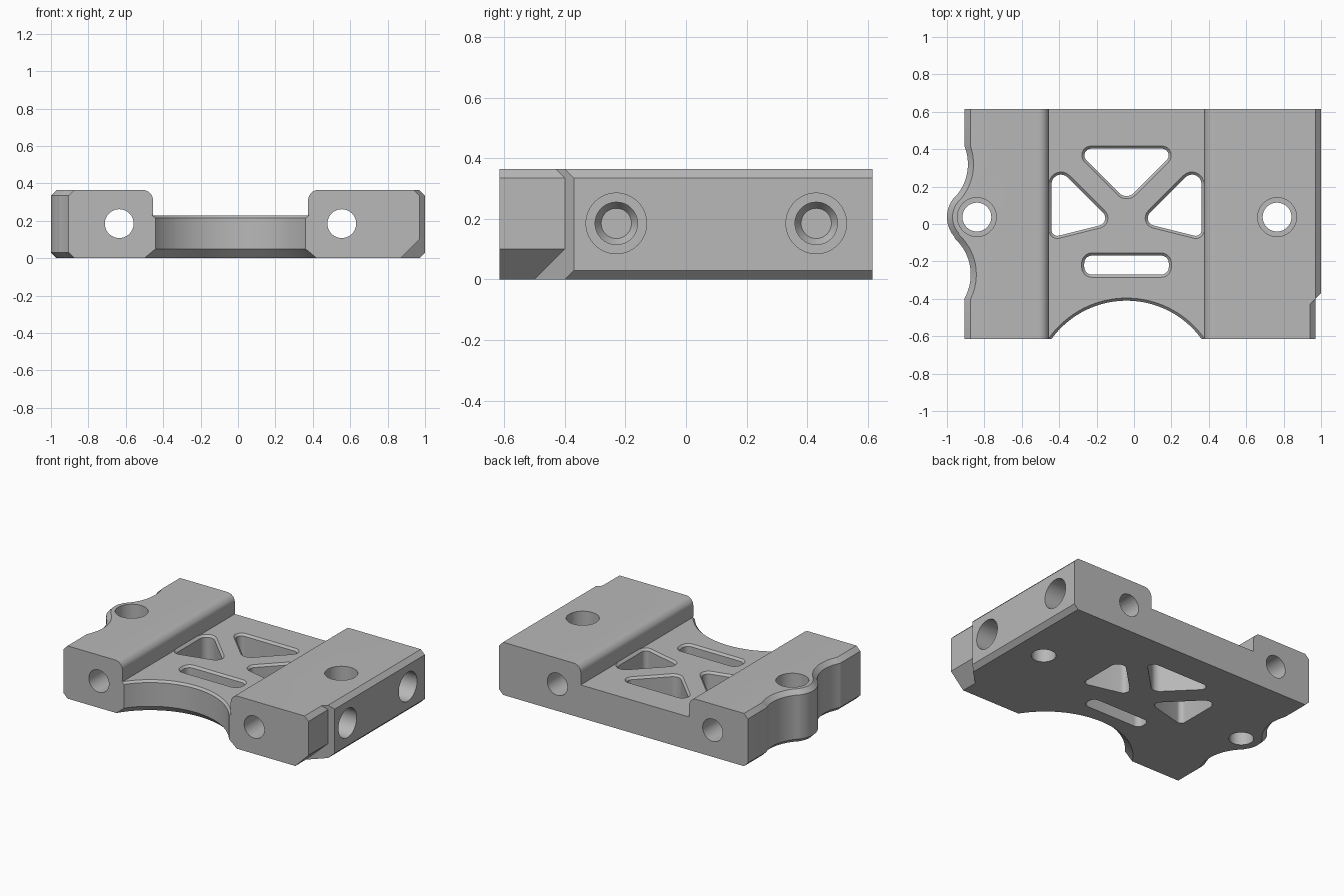
import bpy, bmesh
from math import sin, cos, pi, sqrt, hypot
from mathutils import Vector

cube = bpy.data.objects.get("Cube")
if cube:
    bpy.data.objects.remove(cube, do_unlink=True)

TOP, WEB, BEV, HALF_Y = 0.365, 0.228, 0.03, 0.615
MID_X = -0.04


def loft(name, rings):
    """Closed solid through matching rings of 3D points."""
    bm = bmesh.new()
    loops = [[bm.verts.new(p) for p in ring] for ring in rings]
    n = len(loops[0])
    for a, b in zip(loops, loops[1:]):
        for i in range(n):
            j = (i + 1) % n
            bm.faces.new((a[i], a[j], b[j], b[i]))
    bm.faces.new(loops[0][::-1])
    bm.faces.new(loops[-1])
    bmesh.ops.recalc_face_normals(bm, faces=bm.faces)
    mesh = bpy.data.meshes.new(name)
    bm.to_mesh(mesh)
    bm.free()
    ob = bpy.data.objects.new(name, mesh)
    bpy.context.collection.objects.link(ob)
    return ob


def bore(name, axis, u, v, steps, n=64):
    """Turned cutter along an axis; steps are (position, radius)."""
    rings = []
    for pos, r in steps:
        ring = []
        for i in range(n):
            a = 2 * pi * i / n
            p = [u + r * cos(a), v + r * sin(a)]
            p.insert("xyz".index(axis), pos)
            ring.append(p)
        rings.append(ring)
    return loft(name, rings)


def rounded(corners, radii, inset, seg=8):
    """Convex counter-clockwise polygon, inset, with rounded corners."""
    pts = [Vector(c) for c in corners]
    out = []
    for i, p in enumerate(pts):
        d1 = (p - pts[i - 1]).normalized()
        d2 = (pts[(i + 1) % len(pts)] - p).normalized()
        n1, n2 = Vector((-d1.y, d1.x)), Vector((-d2.y, d2.x))
        bis = (n1 + n2) / (1 + n1.dot(n2))
        centre = p + bis * radii[i]
        for k in range(seg + 1):
            turn = n1.angle(n2) * k / seg
            nx = n1.x * cos(turn) - n1.y * sin(turn)
            ny = n1.x * sin(turn) + n1.y * cos(turn)
            out.append(centre - Vector((nx, ny)) * (radii[i] - inset))
    return out


def pocket(name, corners, radii, bev=0.014):
    rings = []
    for z, inset in ((-0.1, bev), (WEB - bev, bev), (WEB + 0.004, -0.004)):
        rings.append([(p.x, p.y, z) for p in rounded(corners, radii, inset)])
    return loft(name, rings)


# Outline: wavy edge on the right-hand side with a boss between two hollows
BOSS, BOSS_R, HOLLOW_R = (-0.84, 0.037), 0.16, 0.26
HOLLOWS = ((-1.133, -0.27), (-1.148, 0.32))


def wavy_edge(inset, n=20):
    edge, rb, rh = -0.905 + inset, BOSS_R - inset, HOLLOW_R + inset
    pts = [(edge, HALF_Y)]
    joins = []
    for cx, cy in HOLLOWS:
        d = hypot(cx - BOSS[0], cy - BOSS[1])
        joins.append(BOSS[1] + (cy - BOSS[1]) * rb / d)
    reach = [sqrt(rh ** 2 - (edge - c[0]) ** 2) for c in HOLLOWS]
    start, end = HOLLOWS[1][1] + reach[1], HOLLOWS[0][1] - reach[0]

    def hollow(c):
        return lambda y: c[0] + sqrt(max(0, rh ** 2 - (y - c[1]) ** 2))

    def boss(y):
        return BOSS[0] - sqrt(rb ** 2 - (y - BOSS[1]) ** 2)

    spans = ((start, joins[1], hollow(HOLLOWS[1])), (joins[1], joins[0], boss),
             (joins[0], end, hollow(HOLLOWS[0])))
    for y0, y1, f in spans:
        for k in range(n):
            y = y0 + (y1 - y0) * k / n
            pts.append((f(y), y))
    return pts + [(edge, end), (edge, -HALF_Y)]


body_rings = []
for z, inset in ((0, BEV), (BEV, 0), (TOP - BEV, 0), (TOP, BEV)):
    ring = wavy_edge(inset) + [(1 - inset, -HALF_Y), (1 - inset, HALF_Y)]
    body_rings.append([(x, y, z) for x, y in ring])
body = loft("mounting_bracket", body_rings)

# Channel between the two rails, with rounded shoulders
R = 0.055
arc = [(R * cos(pi / 2 * k / 10), TOP - R + R * sin(pi / 2 * k / 10)) for k in range(11)]
right_side = [(0.375 + R - x, z) for x, z in arc]
left_side = [(-0.455 - R + x, z) for x, z in arc]
profile = ([(-0.455, WEB), (0.375, WEB)] + right_side + [(0.375 + R, 0.5), (-0.455 - R, 0.5)]
           + left_side[::-1])
cutters = [loft("channel_cutter", [[(x, y, z) for x, z in profile] for y in (-1, 1)])]

# Curved front edge, chamfered above and below
cutters.append(bore("front_arc_cutter", "z", MID_X, -0.905,
                    ((-0.05, 0.595), (0.05, 0.495), (WEB - 0.014, 0.495), (WEB + 0.004, 0.513)), 160))

# Stepped front corner with a wide lower chamfer
step = [(0.85, -0.02), (0.97, 0.10), (0.97, TOP - BEV), (0.92, 0.385), (1.1, 0.385), (1.1, -0.02)]
cutters.append(loft("corner_step_cutter", [[(x, -1, z) for x, z in step],
                                           [(x, x - 1.37, z) for x, z in step]]))

# Lightening pockets in the web
cutters.append(pocket("rear_pocket_cutter",
                      [(-0.35, 0.417), (MID_X, 0.107), (0.27, 0.417)], [0.05, 0.068, 0.05]))
side = [(-0.455, 0.37), (-0.455, -0.09), (-0.087, 0.002)]
cutters.append(pocket("right_pocket_cutter", side, [0.065, 0.045, 0.055]))
mirrored = [(2 * MID_X - x, y) for x, y in side][::-1]
cutters.append(pocket("left_pocket_cutter", mirrored, [0.055, 0.045, 0.065]))
cutters.append(pocket("slot_cutter", [(-0.28, -0.285), (0.2, -0.285), (0.2, -0.155), (-0.28, -0.155)],
                      [0.055] * 4))

# Counterbored vertical holes, long rail holes and blind side holes
for x in (BOSS[0], 0.765):
    cutters.append(bore("vertical_hole_cutter", "z", x, BOSS[1],
                        ((-0.1, 0.077), (0.17, 0.077), (0.17, 0.104), (0.5, 0.104))))
for x in (-0.635, 0.555):
    cutters.append(bore("rail_hole_cutter", "y", x, 0.185, ((-1, 0.077), (1, 0.077))))
for y in (-0.23, 0.43):
    cutters.append(bore("side_hole_cutter", "x", y, 0.185,
                        ((0.66, 0.05), (0.69, 0.07), (0.74, 0.07), (0.74, 0.1), (1.2, 0.1))))

bpy.ops.object.select_all(action="DESELECT")
body.select_set(True)
bpy.context.view_layer.objects.active = body
for cutter in cutters:
    cutter.hide_render = True
    mod = body.modifiers.new(cutter.name, "BOOLEAN")
    mod.operation, mod.solver, mod.object = "DIFFERENCE", "EXACT", cutter
    bpy.ops.object.modifier_apply(modifier=mod.name)
    bpy.data.objects.remove(cutter, do_unlink=True)
bpy.ops.object.shade_smooth_by_angle(angle=pi / 9)

# Plain grey finish
grey = bpy.data.materials.new("plain_grey")
grey.use_nodes = True
colour = (0.48, 0.48, 0.48, 1)
grey.diffuse_color = colour
grey.node_tree.nodes["Principled BSDF"].inputs["Base Color"].default_value = colour
body.data.materials.clear()
body.data.materials.append(grey)
